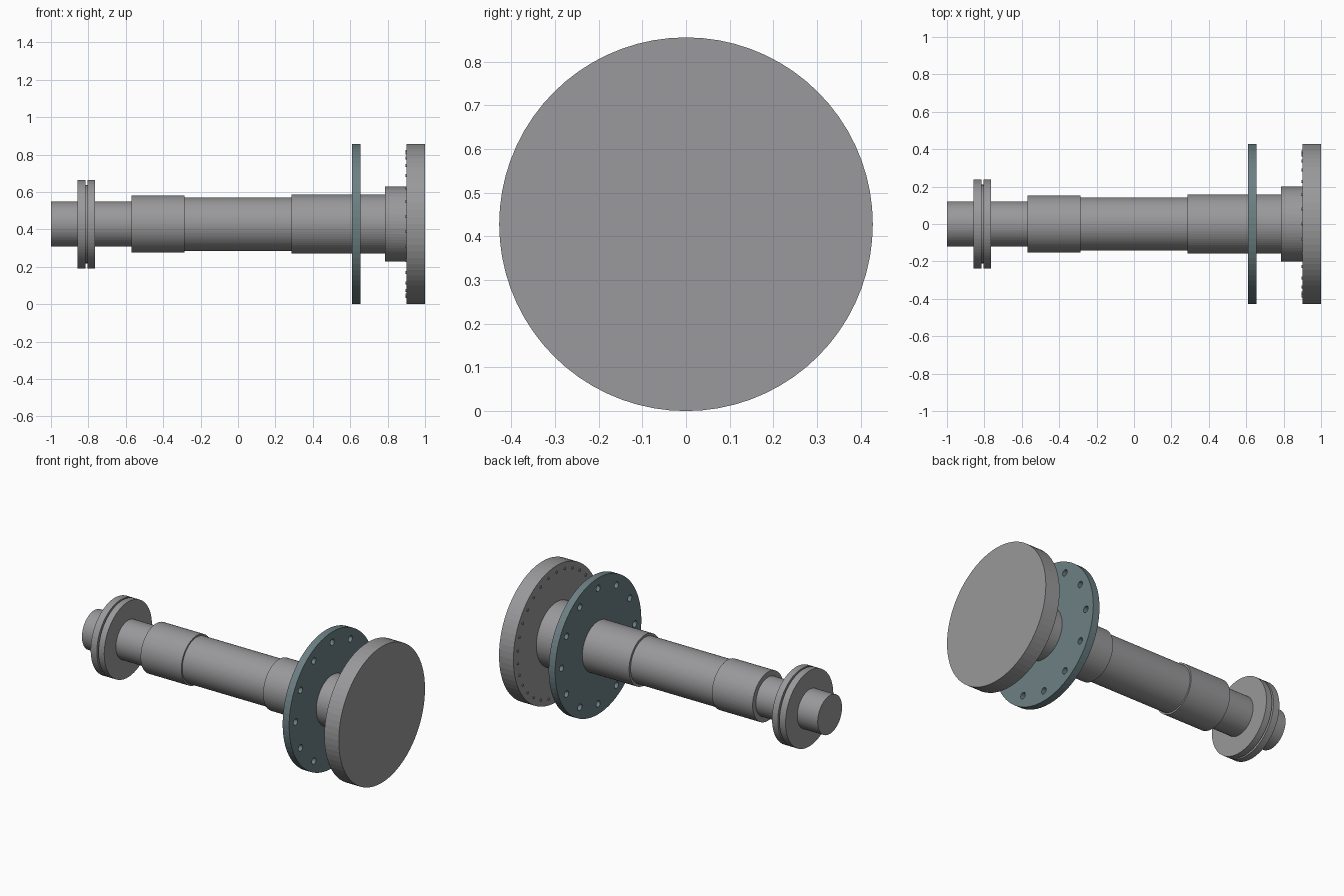
import bpy, bmesh, math
from mathutils import Matrix, Vector

if "Cube" in bpy.data.objects:
    bpy.data.objects.remove(bpy.data.objects["Cube"])

R = 0.428          # largest radius; axis runs along x at this height
SIDES = 72


def material(name, rgb):
    m = bpy.data.materials.new(name)
    m.diffuse_color = (*rgb, 1)
    m.use_nodes = True
    m.node_tree.nodes["Principled BSDF"].inputs["Base Color"].default_value = m.diffuse_color
    return m


steel = material("grey steel", (0.32, 0.315, 0.325))
teal = material("blue grey steel", (0.15, 0.215, 0.23))


def finish(name, bm, mat):
    bmesh.ops.recalc_face_normals(bm, faces=bm.faces)
    mesh = bpy.data.meshes.new(name)
    bm.to_mesh(mesh)
    bm.free()
    mesh.materials.append(mat)
    ob = bpy.data.objects.new(name, mesh)
    bpy.context.collection.objects.link(ob)
    return ob


def lathe(name, profile, mat):
    """Closed solid of revolution about the x axis from (x, radius) points."""
    bm = bmesh.new()
    rings = []
    for x, r in profile:
        rings.append([bm.verts.new((x, r * math.sin(a), R + r * math.cos(a)))
                      for a in (2 * math.pi * i / SIDES for i in range(SIDES))])
    for a, b in zip(rings, rings[1:]):
        for i in range(SIDES):
            j = (i + 1) % SIDES
            bm.faces.new((a[i], a[j], b[j], b[i]))
    bm.faces.new(rings[0])
    bm.faces.new(rings[-1])
    return finish(name, bm, mat)


def pin_circle(name, count, circle_r, x0, x1, pin_r, sides, mat):
    """Ring of small cylinders parallel to the axis."""
    bm = bmesh.new()
    for i in range(count):
        a = 2 * math.pi * i / count
        centre = Vector(((x0 + x1) / 2, circle_r * math.sin(a), R + circle_r * math.cos(a)))
        bmesh.ops.create_cone(bm, cap_ends=True, segments=sides, radius1=pin_r, radius2=pin_r,
                              depth=x1 - x0,
                              matrix=Matrix.Translation(centre) @ Matrix.Rotation(math.pi / 2, 4, 'Y'))
    return finish(name, bm, mat)


# Stepped shaft with collar and the big end flange
lathe("stepped_shaft", [(-1, .121), (-.57, .121), (-.57, .153), (-.287, .153),
                        (-.287, .143), (.285, .143), (.285, .158), (.785, .158),
                        (.785, .2), (.9, .2), (.9, R), (1, R)], steel)

# Grooved collar on the narrow end
lathe("grooved_collar", [(-.858, .237), (-.815, .237), (-.815, .21), (-.804, .21),
                         (-.804, .237), (-.764, .237)], steel)

# Small studs on the inner face of the end flange
pin_circle("flange_studs", 30, .388, .895, .91, .008, 12, steel)

# Drilled mounting disc
disc = lathe("drilled_disc", [(.61, R), (.655, R)], teal)
cutter = pin_circle("hole_cutter", 12, .363, .55, .71, .02, 20, teal)
cutter.hide_render = True
mod = disc.modifiers.new("holes", 'BOOLEAN')
mod.operation = 'DIFFERENCE'
mod.solver = 'EXACT'
mod.object = cutter
bpy.context.view_layer.objects.active = disc
bpy.ops.object.modifier_apply(modifier="holes")
bpy.data.objects.remove(cutter)
